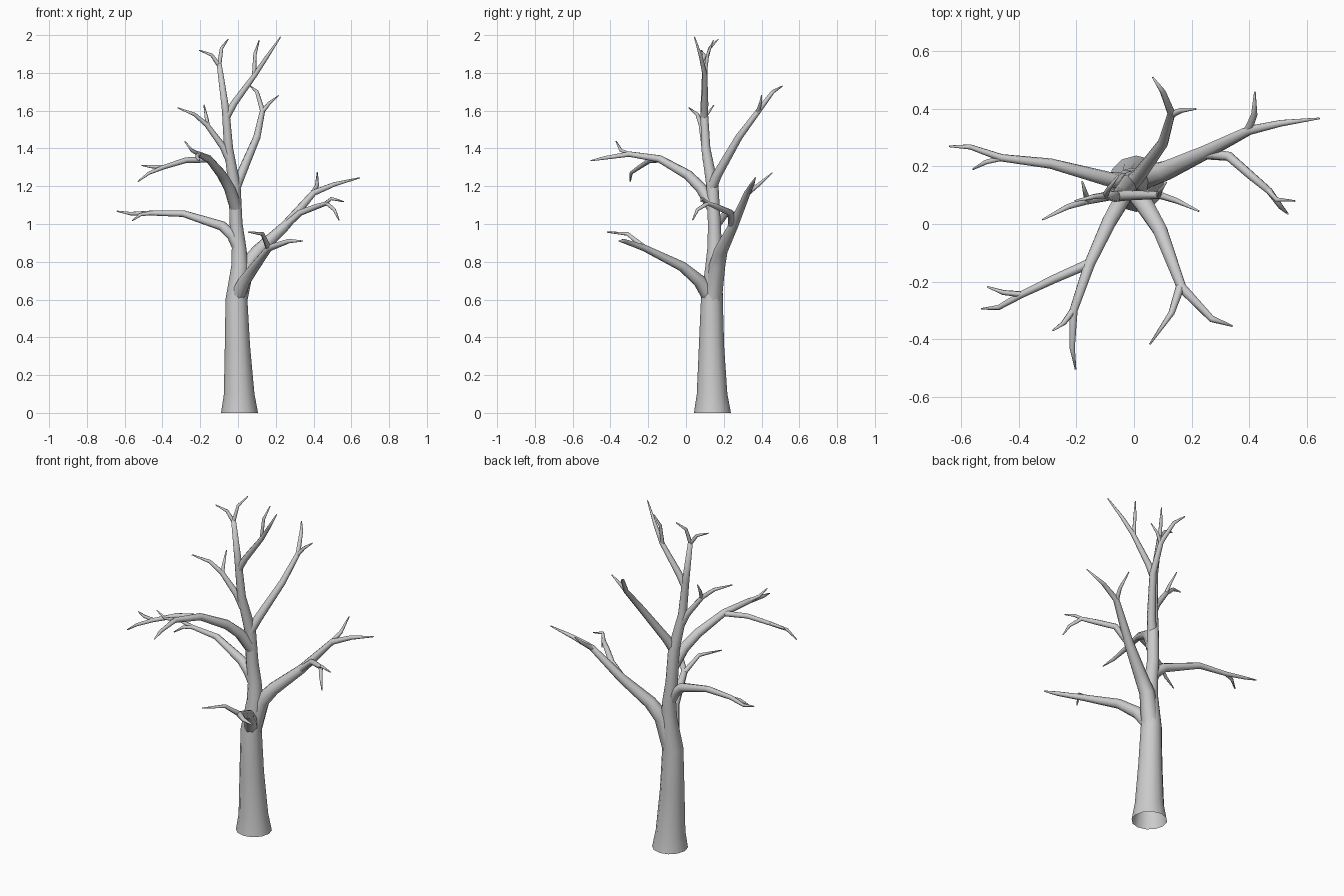
import bpy, bmesh, math
from mathutils import Vector


def limb(name, points, sides):
    """Tapered tube through (x, y, z, radius) points, open where it starts."""
    pts = [Vector(p[:3]) for p in points]
    bm = bmesh.new()
    last = len(pts) - 1
    rings, side = [], Vector((1, 0, 0))
    for i, p in enumerate(pts):
        a = (p - pts[i - 1]).normalized() if i else Vector()
        b = (pts[i + 1] - p).normalized() if i < last else Vector()
        t = (a + b).normalized()
        if i == 0 and p.z == 0:
            t = Vector((0, 0, 1))           # flat foot on the ground
        u = side - t * side.dot(t)
        if u.length < 0.2:
            u = t.orthogonal()
        u.normalize()
        side = u
        v = t.cross(u)
        r = points[i][3]
        rings.append([bm.verts.new(p + (u * math.cos(k) + v * math.sin(k)) * r)
                      for k in (2 * math.pi * j / sides for j in range(sides))])
    for lo, hi in zip(rings, rings[1:]):
        for j in range(sides):
            k = (j + 1) % sides
            bm.faces.new((lo[j], lo[k], hi[k], hi[j]))
    bm.faces.new(rings[-1])
    mesh = bpy.data.meshes.new(name)
    bm.to_mesh(mesh)
    bm.free()
    obj = bpy.data.objects.new(name, mesh)
    bpy.context.collection.objects.link(obj)
    for f in mesh.polygons:
        f.use_smooth = True
    return obj


T = 0.003  # twig tip radius

# Trunk, flared at the foot and leaning gently as it rises
limb("trunk", [
    (0.008, 0.14, 0, 0.098), (0.006, 0.138, 0.1, 0.081), (-0.003, 0.135, 0.35, 0.067),
    (-0.008, 0.137, 0.6, 0.058), (0.01, 0.148, 0.78, 0.045), (0.005, 0.152, 0.88, 0.038),
    (-0.01, 0.15, 1.0, 0.034), (-0.018, 0.14, 1.2, 0.032), (-0.05, 0.105, 1.4, 0.024),
    (-0.065, 0.096, 1.6, 0.02), (-0.1, 0.10, 1.85, 0.013)], 12)

# Crown twigs
limb("crown_twig_left", [(-0.1, 0.1, 1.84, 0.012), (-0.14, 0.095, 1.895, 0.009),
                         (-0.205, 0.08, 1.92, T)], 6)
limb("crown_twig_right", [(-0.1, 0.1, 1.84, 0.012), (-0.087, 0.125, 1.93, 0.009),
                          (-0.053, 0.17, 1.978, T)], 6)

# Upper right branch
limb("upper_right_branch", [(-0.065, 0.097, 1.56, 0.02), (-0.02, 0.1, 1.64, 0.018),
                            (0.09, 0.1, 1.79, 0.013), (0.15, 0.08, 1.88, 0.01),
                            (0.225, 0.045, 1.99, T)], 8)
limb("upper_right_twig", [(0.085, 0.1, 1.785, 0.011), (0.09, 0.115, 1.9, 0.009),
                          (0.112, 0.145, 1.972, T)], 6)

# Upper back branch
limb("upper_back_branch", [(-0.015, 0.135, 1.19, 0.028), (0.015, 0.165, 1.26, 0.025),
                           (0.1, 0.28, 1.46, 0.019), (0.13, 0.385, 1.6, 0.014),
                           (0.10, 0.46, 1.7, 0.01), (0.065, 0.51, 1.73, T)], 8)
limb("upper_back_twig", [(0.13, 0.38, 1.595, 0.012), (0.165, 0.395, 1.64, 0.009),
                         (0.215, 0.4, 1.68, T)], 6)

# Upper left branch
limb("upper_left_branch", [(-0.045, 0.11, 1.34, 0.022), (-0.08, 0.1, 1.41, 0.018),
                           (-0.165, 0.08, 1.525, 0.013), (-0.23, 0.06, 1.58, 0.01),
                           (-0.318, 0.015, 1.615, T)], 8)
limb("upper_left_twig", [(-0.16, 0.08, 1.52, 0.012), (-0.168, 0.105, 1.57, 0.009),
                         (-0.18, 0.148, 1.63, T)], 6)

# Front left branch with its two forks
limb("front_left_branch", [(-0.012, 0.14, 1.09, 0.033), (-0.045, 0.08, 1.19, 0.03),
                           (-0.085, 0.01, 1.26, 0.027), (-0.155, -0.14, 1.345, 0.02),
                           (-0.21, -0.3, 1.37, 0.015), (-0.215, -0.43, 1.35, 0.01),
                           (-0.203, -0.505, 1.335, T)], 8)
limb("front_left_twig", [(-0.208, -0.295, 1.37, 0.012), (-0.245, -0.345, 1.39, 0.009),
                         (-0.282, -0.37, 1.438, T)], 6)
limb("front_left_fork", [(-0.15, -0.135, 1.342, 0.017), (-0.275, -0.19, 1.338, 0.015),
                         (-0.39, -0.245, 1.302, 0.012), (-0.47, -0.29, 1.27, 0.009),
                         (-0.53, -0.295, 1.225, T)], 8)
limb("front_left_fork_twig", [(-0.385, -0.245, 1.302, 0.011), (-0.455, -0.238, 1.303, 0.009),
                              (-0.51, -0.218, 1.31, T)], 6)

# Lower left branch
limb("lower_left_branch", [(0.0, 0.15, 0.88, 0.032), (-0.03, 0.147, 0.94, 0.03),
                           (-0.085, 0.155, 0.99, 0.026), (-0.29, 0.21, 1.055, 0.018),
                           (-0.46, 0.23, 1.058, 0.013), (-0.57, 0.268, 1.055, 0.009),
                           (-0.642, 0.27, 1.068, T)], 8)
limb("lower_left_twig", [(-0.455, 0.23, 1.058, 0.011), (-0.515, 0.215, 1.05, 0.009),
                         (-0.56, 0.19, 1.018, T)], 6)

# Back right main branch with its two forks
limb("back_right_branch", [(0.0, 0.14, 0.6, 0.05), (0.045, 0.165, 0.78, 0.043),
                           (0.11, 0.185, 0.86, 0.036), (0.25, 0.25, 0.99, 0.026),
                           (0.4, 0.325, 1.165, 0.017), (0.51, 0.35, 1.21, 0.012),
                           (0.645, 0.367, 1.245, T)], 8)
limb("back_right_twig", [(0.395, 0.323, 1.16, 0.015), (0.418, 0.38, 1.205, 0.011),
                         (0.42, 0.458, 1.272, T)], 6)
limb("back_right_fork", [(0.24, 0.245, 0.98, 0.02), (0.33, 0.235, 1.06, 0.017),
                         (0.41, 0.165, 1.09, 0.015), (0.47, 0.115, 1.11, 0.012),
                         (0.51, 0.06, 1.075, 0.009), (0.535, 0.035, 1.02, T)], 8)
limb("back_right_fork_twig", [(0.465, 0.118, 1.11, 0.011), (0.495, 0.085, 1.135, 0.009),
                              (0.56, 0.08, 1.118, T)], 6)

# Front right branch
limb("front_right_branch", [(-0.01, 0.135, 0.6, 0.042), (0.035, 0.07, 0.7, 0.034),
                            (0.09, -0.02, 0.775, 0.027), (0.165, -0.22, 0.873, 0.018),
                            (0.27, -0.33, 0.91, 0.012), (0.343, -0.355, 0.91, T)], 8)
limb("front_right_twig", [(0.162, -0.215, 0.872, 0.016), (0.13, -0.31, 0.948, 0.011),
                          (0.055, -0.418, 0.957, T)], 6)
